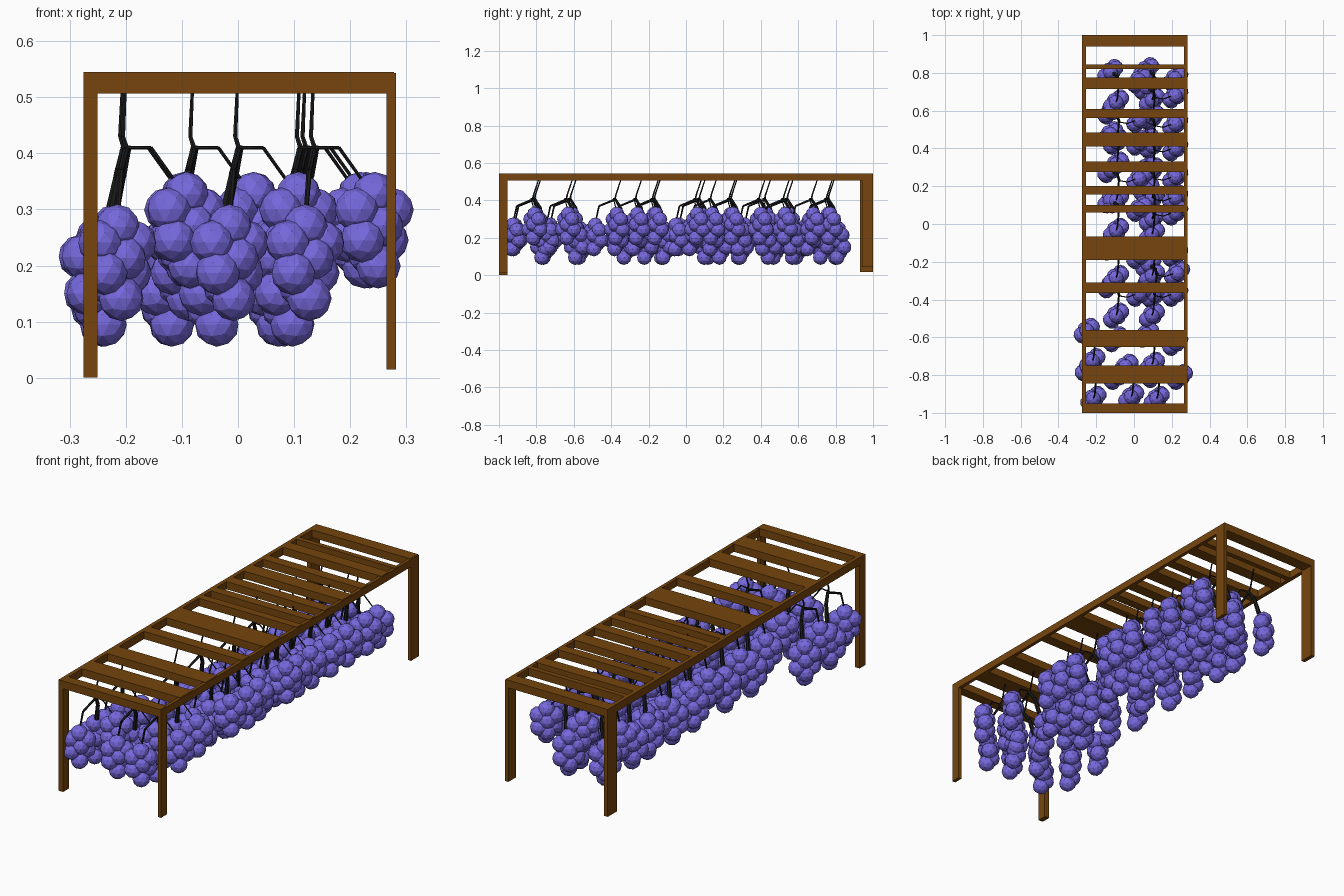
import bpy, bmesh, random
from mathutils import Vector, Matrix

random.seed(4)


def material(name, rgb):
    m = bpy.data.materials.new(name)
    m.diffuse_color = (*rgb, 1)
    return m


WOOD = material("wood", (0.18, 0.06, 0.004))
GRAPE = material("grape_purple", (0.18, 0.14, 0.72))
VINE = material("vine_dark", (0.012, 0.012, 0.012))


def finish(bm, name, mat):
    me = bpy.data.meshes.new(name)
    bm.to_mesh(me)
    bm.free()
    me.materials.append(mat)
    ob = bpy.data.objects.new(name, me)
    bpy.context.collection.objects.link(ob)
    return ob


def box(name, x0, x1, y0, y1, z0, z1):
    bm = bmesh.new()
    c = Vector(((x0 + x1) / 2, (y0 + y1) / 2, (z0 + z1) / 2))
    size = Matrix.Diagonal((x1 - x0, y1 - y0, z1 - z0, 1))
    bmesh.ops.create_cube(bm, size=1, matrix=Matrix.Translation(c) @ size)
    return finish(bm, name, WOOD)


def tube(bm, points, r0, r1):
    # tapered six-sided vine running through the points
    n = len(points) - 1
    for i in range(n):
        a, b = Vector(points[i]), Vector(points[i + 1])
        d = b - a
        m = Matrix.Translation((a + b) / 2) @ d.to_track_quat('Z', 'Y').to_matrix().to_4x4()
        bmesh.ops.create_cone(bm, cap_ends=True, segments=6, depth=d.length,
                              radius1=r0 + (r1 - r0) * i / n,
                              radius2=r0 + (r1 - r0) * (i + 1) / n, matrix=m)


# posts
box("front_left_post", -0.275, -0.25, -1, -0.955, 0, 0.51)
box("front_right_post", 0.265, 0.282, -1, -0.955, 0.015, 0.51)
box("back_left_post", -0.275, -0.255, 0.93, 1, 0.018, 0.51)
box("back_right_post", 0.265, 0.282, 0.94, 1, 0.045, 0.51)

# side rails
box("left_rail", -0.275, -0.255, -1, 1, 0.507, 0.545)
box("right_rail", 0.265, 0.282, -1, 1, 0.507, 0.543)

# roof slats of uneven width
SLATS = [(-1, -0.95), (-0.845, -0.75), (-0.65, -0.56), (-0.365, -0.31),
         (-0.19, -0.065), (0.06, 0.10), (0.155, 0.20), (0.275, 0.33),
         (0.41, 0.485), (0.56, 0.61), (0.715, 0.775), (0.82, 0.845), (0.94, 1)]
for i, (a, b) in enumerate(SLATS):
    box(f"roof_slat_{i + 1}", -0.27, 0.278, a, b, 0.507, 0.545)

# one grape bunch, flattened: (along, across, up) offsets from its centre
BUNCH = [(0.0, 0.0, 0.064), (-0.036, 0.007, 0.036), (0.036, -0.007, 0.036),
         (0.0, 0.013, 0.015), (0.004, -0.013, 0.008), (-0.036, -0.006, -0.018),
         (0.036, 0.006, -0.018), (0.0, 0.012, -0.04), (0.0, -0.01, -0.064)]
DIAGONAL = Matrix.Rotation(0.785, 3, 'Z')


def bunch(bm, centre, stretch):
    for g in BUNCH:
        p = Vector(centre) + DIAGONAL @ Vector((g[0], g[1], g[2] * stretch))
        m = Matrix.Translation(p) @ Matrix.Rotation(random.uniform(0, 6), 4, 'Z')
        bmesh.ops.create_icosphere(bm, subdivisions=2, radius=0.04, matrix=m)


# hanging vines: fork position of each, three bunches apiece
VINES = [(-0.20, -0.82), (-0.205, -0.62), (0.0, -0.81), (0.135, -0.82), (0.11, -0.64),
         (-0.08, -0.38), (0.11, -0.38), (0.12, -0.27), (-0.08, -0.18), (0.11, -0.17),
         (-0.08, 0.07), (0.11, 0.05), (0.11, 0.13), (-0.08, 0.23), (0.11, 0.24),
         (-0.08, 0.42), (0.11, 0.39), (0.11, 0.52), (-0.08, 0.54),
         (-0.08, 0.75), (0.11, 0.67), (0.11, 0.76)]
for i, (x, y) in enumerate(VINES):
    def at(dx, dy, z):
        return (x + dx, y + dy, z)

    bm = bmesh.new()
    tube(bm, [at(-0.001, 0.035, 0.52), at(-0.005, 0.005, 0.43), at(0.003, 0, 0.405)], 0.003, 0.005)
    tube(bm, [at(0.003, 0, 0.41), at(-0.008, 0.03, 0.36), at(-0.025, 0.045, 0.28)], 0.007, 0.011)
    tube(bm, [at(0, 0, 0.41), at(0.045, -0.008, 0.41), at(0.095, 0.01, 0.34)], 0.0035, 0.003)
    tube(bm, [at(0, 0, 0.405), at(-0.008, -0.085, 0.37), at(-0.015, -0.105, 0.28)], 0.006, 0.004)
    finish(bm, f"vine_stem_{i + 1}", VINE)

    bm = bmesh.new()
    bunch(bm, at(-0.045, 0.055, 0.172), 1.2)
    bunch(bm, at(0.108, 0.01, 0.263), 1.0)
    bunch(bm, at(-0.015, -0.105, 0.205), 1.0)
    finish(bm, f"grape_bunches_{i + 1}", GRAPE)
